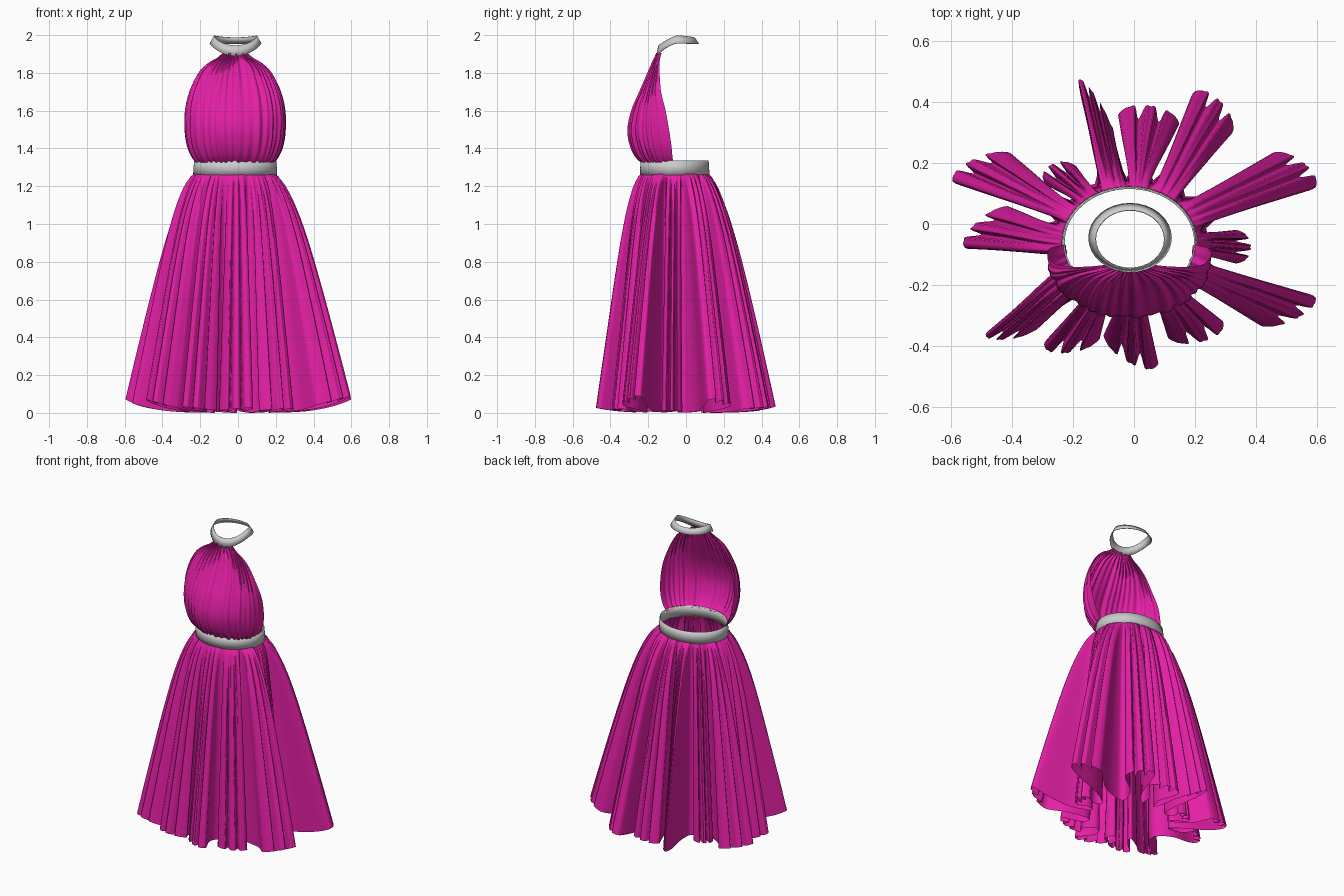
import bpy, math
from mathutils import Vector

if "Cube" in bpy.data.objects:
    bpy.data.objects.remove(bpy.data.objects["Cube"])

CX, CY, RX, RY = -0.015, -0.06, 0.215, 0.178   # waist ellipse

pink = bpy.data.materials.new("magenta_cloth")
pink.diffuse_color = (0.78, 0.014, 0.38, 1)
pink.use_nodes = True
pink.node_tree.nodes["Principled BSDF"].inputs["Base Color"].default_value = pink.diffuse_color


def sheet(name, rows, closed, mat=None, thick=0):
    """Skin rows of points (top to bottom, counter-clockwise) into a smooth sheet."""
    n = len(rows[0])
    verts = [p for row in rows for p in row]
    faces = []
    for r in range(len(rows) - 1):
        for c in range(n if closed else n - 1):
            d = (c + 1) % n
            faces.append((r * n + c, (r + 1) * n + c, (r + 1) * n + d, r * n + d))
    me = bpy.data.meshes.new(name)
    me.from_pydata(verts, [], faces)
    me.polygons.foreach_set("use_smooth", [True] * len(faces))
    ob = bpy.data.objects.new(name, me)
    bpy.context.collection.objects.link(ob)
    if mat:
        me.materials.append(mat)
    if thick:
        mod = ob.modifiers.new("thickness", "SOLIDIFY")
        mod.thickness, mod.offset = thick, -1
        bpy.context.view_layer.objects.active = ob
        ob.select_set(True)
        bpy.ops.object.shade_smooth_by_angle(angle=math.radians(35))
        ob.select_set(False)
    return ob


def spline(pts, sub, closed):
    """Catmull-Rom through points of any dimension."""
    n, out = len(pts), []
    at = lambda i: pts[i % n] if closed else pts[max(0, min(n - 1, i))]
    for i in range(n if closed else n - 1):
        for k in range(sub):
            t = k / sub
            out.append([0.5 * (2 * b + (c - a) * t + (2 * a - 5 * b + 4 * c - d) * t * t
                               + (3 * b - a - 3 * c + d) * t ** 3)
                        for a, b, c, d in zip(at(i - 1), at(i), at(i + 1), at(i + 2))])
    return out if closed else out + [list(pts[-1])]


def waist(a, s=1.0):
    return Vector((CX + RX * s * math.cos(a), CY + RY * s * math.sin(a)))


# Neck collar: a flaring ring, low at the front
low, top = [], []
for i in range(32):
    a = math.tau * i / 32
    c, s = math.cos(a), math.sin(a)
    front = max(0, -s)
    low.append(Vector((-0.013 + 0.137 * c, -0.045 + 0.114 * s,
                       1.957 - 0.067 * front ** 1.6 - 0.003 * max(0, s))))
    top.append(Vector((-0.013 + 0.114 * c, -0.050 + 0.096 * s,
                       1.998 - 0.052 * front ** 1.3 - 0.010 * max(0, s) ** 2)))
sheet("neck_collar", [top, low], True, thick=0.003)

# Waistband
band = [[(*waist(math.tau * i / 64, s), z) for i in range(64)]
        for z, s in ((1.335, 1.01), (1.30, 1.025), (1.26, 1.035))]
sheet("waistband", band, True, thick=0.005)

# Bodice: backless gathered front; stations are z, half width, edge y, front y
stations = [(1.905, 0.066, -0.130, -0.150), (1.88, 0.095, -0.136, -0.160),
            (1.85, 0.145, -0.140, -0.175), (1.80, 0.194, -0.140, -0.197),
            (1.70, 0.243, -0.132, -0.242), (1.60, 0.266, -0.108, -0.286),
            (1.50, 0.268, -0.090, -0.306), (1.42, 0.257, -0.078, -0.294),
            (1.36, 0.234, -0.072, -0.267), (1.325, 0.208, -0.068, -0.234)]
N = 240
bodice = []
for z, w, yb, yf in spline(stations, 4, False):
    row = []
    tight = 0.45 + 0.55 * min(1, abs(z - 1.58) / 0.25)      # folds deepen at the gathers
    for i in range(N + 1):
        a = math.pi * i / N
        ripple = 1 + (0.020 * tight * math.sin(38 * a + 2 * math.sin(5 * a))
                      + 0.014 * math.sin(15 * a + 2 * math.sin(3 * a) + 2 * z)) * min(1, 4 * math.sin(a))
        dx, dy = -w * math.cos(a), -(yb - yf) * math.sin(a) ** 0.85
        row.append((CX + dx * ripple, yb + dy + (ripple - 1) * -0.25 * math.sin(a), z))
    bodice.append(row)
sheet("bodice", bodice, False, pink)

# Skirt: each hem fold is given by its two outer corners, counter-clockwise
folds = [(0.43, -0.34, 0.60, -0.24), (0.35, -0.13, 0.35, -0.02), (0.60, 0.12, 0.47, 0.24),
         (0.33, 0.31, 0.20, 0.44), (0.15, 0.34, -0.05, 0.37), (-0.08, 0.34, -0.185, 0.475),
         (-0.20, 0.20, -0.30, 0.14), (-0.42, 0.24, -0.60, 0.14), (-0.43, 0.06, -0.56, -0.08),
         (-0.49, -0.36, -0.34, -0.36), (-0.30, -0.40, -0.12, -0.39),
         (-0.10, -0.38, 0.08, -0.47), (0.12, -0.385, 0.30, -0.33)]
angles = []
for ax, ay, bx, by in folds:
    a = math.atan2(((ay + by) / 2 - CY) / RY, ((ax + bx) / 2 - CX) / RX)
    while angles and a < angles[-1]:
        a += math.tau
    angles.append(a)
nf = len(folds)
valley = [(angles[i] + (angles[i - 1] if i else angles[-1] - math.tau)) / 2 for i in range(nf)]
valley.append(valley[0] + math.tau)

# Hem outline: valley, pinched neck, rounded tip of three scallops, neck for every fold
control, TIP = [], 13
for i, (ax, ay, bx, by) in enumerate(folds):
    A, B = Vector((ax, ay)), Vector((bx, by))
    m = (A + B) / 2
    out = (m - Vector((CX, CY))).normalized()
    side = Vector((-out.y, out.x))
    root = waist(angles[i], 1.15)
    half = min(0.035, (B - A).length * 0.25)
    neck = root.lerp(m, 0.4)
    control.append(waist(valley[i], 1.2))
    control.append(neck - side * half)
    control.append((neck - side * half).lerp(A, 0.65) - side * 0.004)
    for k in range(TIP):
        s = k / (TIP - 1)
        cap = 0.045 * math.sqrt(1 - (2 * s - 1) ** 2) - 0.014
        notch = 0.045 if k in (4, 8) else 0
        control.append(A.lerp(B, s) + out * (cap - notch))
    control.append((neck + side * half).lerp(B, 0.65) + side * 0.004)
    control.append(neck + side * half)
SUB = 3
hem = spline(control, SUB, True)
per = len(hem) // nf

rows, R = [], 24
for r in range(R + 1):
    t = (r / R) ** 1.3
    f = t ** 0.72
    row = []
    for j, (hx, hy) in enumerate(hem):
        i, k = divmod(j, per)
        a = valley[i] + (valley[i + 1] - valley[i]) * k / per
        gather = 0.99 + 0.025 * math.sin(52 * a) * min(1, t * 20) * (1 - t) ** 2
        bulge = 0.20 * math.sin(math.pi * f) * (1 - f)
        p = waist(a, gather + bulge).lerp(Vector((hx, hy)), f)
        z0 = 0.08 * (math.hypot(hx, hy) / 0.63) ** 4
        row.append((p.x, p.y, 1.27 + (z0 - 1.27) * t))
    rows.append(row)
sheet("skirt", rows, True, pink)
